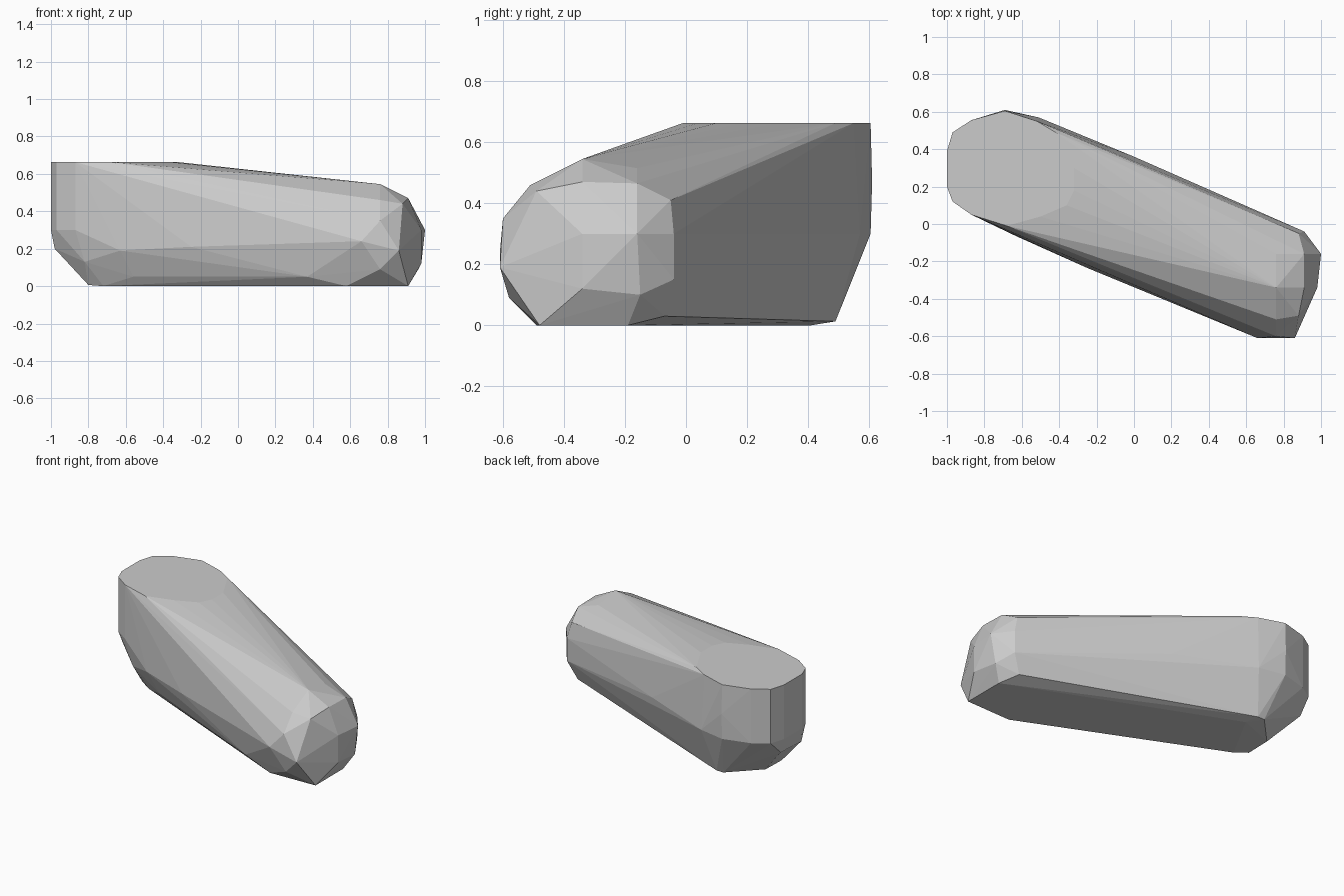
import bpy, bmesh, math


def hull_object(name, points):
    """Faceted solid wrapped tightly around a few cross-sections."""
    mesh = bpy.data.meshes.new(name)
    bm = bmesh.new()
    for p in points:
        bm.verts.new(p)
    res = bmesh.ops.convex_hull(bm, input=bm.verts[:])
    junk = {g for g in res["geom_interior"] + res["geom_unused"]
            if isinstance(g, bmesh.types.BMVert)}
    bmesh.ops.delete(bm, geom=[v for v in junk if v.is_valid], context='VERTS')
    bmesh.ops.dissolve_limit(bm, angle_limit=math.radians(1),
                             verts=bm.verts[:], edges=bm.edges[:])
    bmesh.ops.recalc_face_normals(bm, faces=bm.faces[:])
    bm.to_mesh(mesh)
    bm.free()
    obj = bpy.data.objects.new(name, mesh)
    bpy.context.collection.objects.link(obj)
    return obj


def level(z, outline):
    return [(x, y, z) for x, y in outline]


# Tall end: flat top, upright wall, tapered underside
wall = [(-0.87, 0.05), (-0.97, 0.12), (-1.0, 0.2), (-1.0, 0.39),
        (-0.97, 0.49), (-0.87, 0.555), (-0.69, 0.605)]
top_front = [(-0.68, -0.01), (-0.5, 0.04), (-0.36, 0.1), (-0.32, 0.18),
             (-0.32, 0.3), (-0.42, 0.49), (-0.52, 0.55)]
tall_end = level(0.663, wall + top_front) + level(0.3, wall)
tall_end += [(-0.69, 0.61, 0.47), (-0.98, 0.18, 0.2), (-0.98, 0.4, 0.21),
             (-0.82, 0.06, 0.13), (-0.65, -0.01, 0.13)]

# Slightly bulging long sides
sides = [(-0.63, -0.065, 0.19), (-0.25, -0.235, 0.21), (-0.56, -0.03, 0.05),
         (0.37, -0.45, 0.05), (-0.51, 0.57, 0.3), (0.0, 0.36, 0.3)]

# Low rounded end
low_end = [(0.76, -0.34, 0.545), (0.76, -0.16, 0.515), (0.91, -0.34, 0.47),
           (0.91, -0.16, 0.465), (0.76, -0.51, 0.46), (0.88, -0.49, 0.44),
           (0.88, -0.05, 0.41), (0.91, -0.04, 0.3), (0.91, -0.04, 0.15),
           (1.0, -0.16, 0.3), (0.98, -0.34, 0.3), (0.98, -0.34, 0.12),
           (0.97, -0.15, 0.1), (0.76, -0.6, 0.35), (0.86, -0.61, 0.19),
           (0.66, -0.61, 0.24), (0.76, -0.58, 0.09)]

# Flat base
base = level(0.0, [(0.91, -0.19), (0.91, -0.48), (0.58, -0.49),
                   (-0.72, 0.08), (-0.54, 0.41)])
base += [(0.85, -0.07, 0.03), (-0.8, 0.13, 0.006), (-0.8, 0.3, 0.01),
         (-0.62, 0.49, 0.013), (-0.57, 0.49, 0.013)]

hull_object("wedge_body", tall_end + sides + low_end + base)
